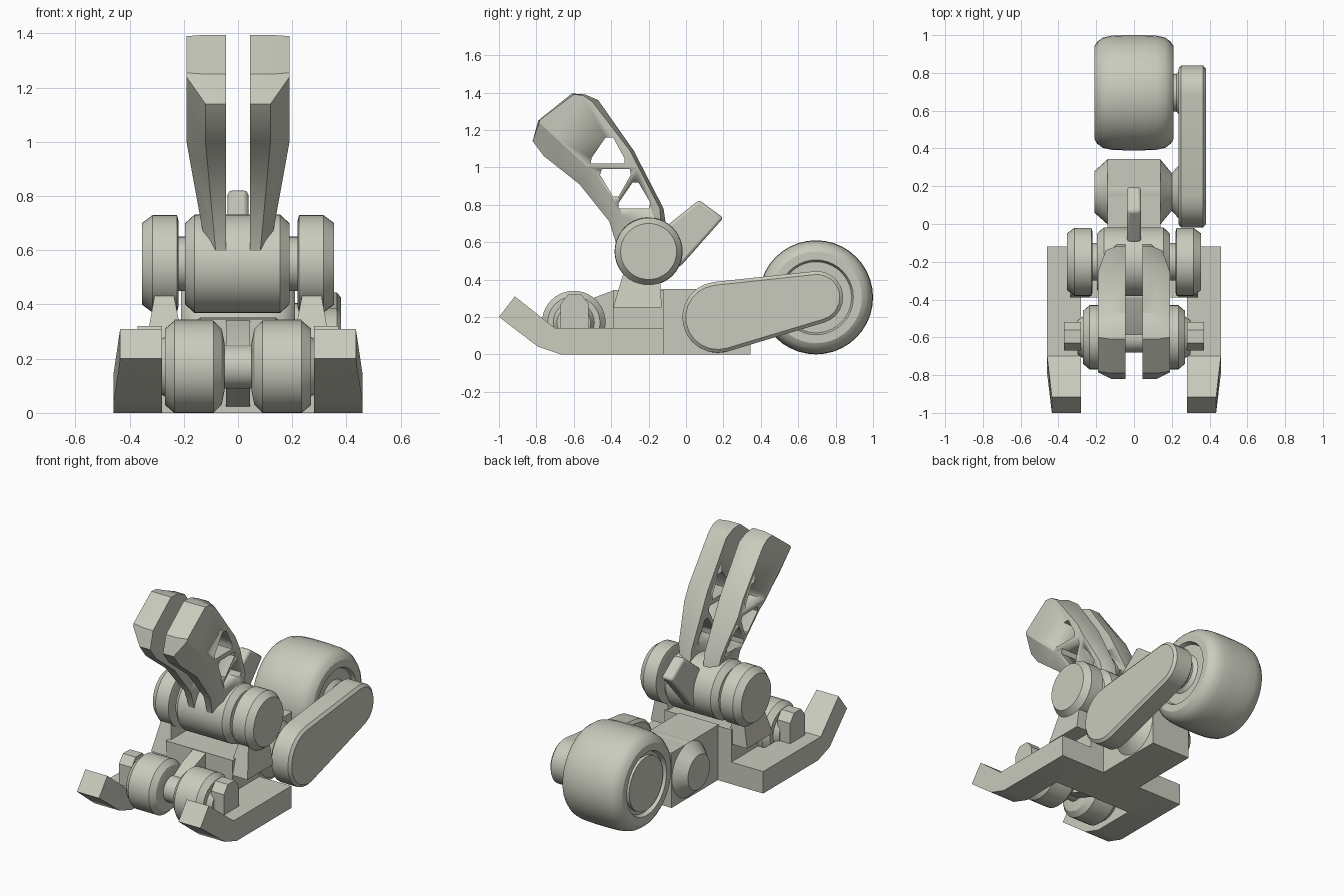
import bpy, bmesh, math

if "Cube" in bpy.data.objects:
    bpy.data.objects.remove(bpy.data.objects["Cube"])

mat = bpy.data.materials.new("pale_grey")
mat.diffuse_color = (0.59, 0.60, 0.51, 1)
mat.use_nodes = True
mat.node_tree.nodes["Principled BSDF"].inputs["Base Color"].default_value = mat.diffuse_color


def finish(name, bm, angle=30):
    bmesh.ops.recalc_face_normals(bm, faces=bm.faces)
    me = bpy.data.meshes.new(name)
    bm.to_mesh(me)
    bm.free()
    ob = bpy.data.objects.new(name, me)
    bpy.context.collection.objects.link(ob)
    me.materials.append(mat)
    bpy.ops.object.select_all(action='DESELECT')
    ob.select_set(True)
    bpy.context.view_layer.objects.active = ob
    bpy.ops.object.shade_smooth_by_angle(angle=math.radians(angle))
    return ob


def loft(layers):
    """Join rings of (x, [(y, z), ...]) into a closed solid."""
    bm = bmesh.new()
    rings = [[bm.verts.new((x, y, z)) for y, z in pts] for x, pts in layers]
    n = len(rings[0])
    for a, b in zip(rings, rings[1:]):
        for i in range(n):
            bm.faces.new((a[i], a[(i + 1) % n], b[(i + 1) % n], b[i]))
    bm.faces.new(rings[0])
    bm.faces.new(rings[-1])
    return bm


def prism(name, pts, x0, x1):
    return finish(name, loft([(x0, pts), (x1, pts)]))


def box(name, x0, x1, y0, y1, z0, z1):
    return prism(name, [(y0, z0), (y1, z0), (y1, z1), (y0, z1)], x0, x1)


def circle(y, z, r, n=40):
    return [(y + r * math.cos(2 * math.pi * i / n), z + r * math.sin(2 * math.pi * i / n)) for i in range(n)]


def lathe(name, y, z, prof, s=1):
    """Turned part along x from (x, radius) pairs."""
    return finish(name, loft([(s * x, circle(y, z, r)) for x, r in prof]))


def stadium(c0, r0, c1, r1, n=12):
    """Outline around two circles of different radius."""
    dy, dz = c1[0] - c0[0], c1[1] - c0[1]
    base = math.atan2(dz, dy)
    a = math.acos((r0 - r1) / math.hypot(dy, dz))
    out = []
    for c, r, t0, t1 in ((c1, r1, base - a, base + a), (c0, r0, base + a, base + 2 * math.pi - a)):
        for i in range(n + 1):
            t = t0 + (t1 - t0) * i / n
            out.append((c[0] + r * math.cos(t), c[1] + r * math.sin(t)))
    return out


# chassis: rear block, cross block and web to the front axle
box("rear_block", -0.14, 0.14, -0.13, 0.345, 0, 0.35)
box("cross_bar", -0.30, 0.30, -0.39, -0.12, 0, 0.14)
box("cross_block", -0.235, 0.235, -0.39, -0.12, 0.13, 0.345)
prism("axle_web", [(-0.62, 0.11), (-0.38, 0.02), (-0.38, 0.345), (-0.5, 0.30), (-0.6, 0.24)], -0.045, 0.045)

# arm plates on both sides
FORK = [(-0.12, 0), (-0.67, 0), (-0.79, 0.04), (-1, 0.2), (-0.915, 0.31), (-0.70, 0.14), (-0.12, 0.14)]
ARM = [  # (edge y, edge z, outer face y, outer face z)
    (-0.37, 0.58, -0.33, 0.60), (-0.41, 0.71, -0.34, 0.74), (-0.57, 0.91, -0.48, 0.96),
    (-0.76, 1.06, -0.70, 1.16), (-0.82, 1.14, -0.785, 1.24), (-0.79, 1.25, -0.78, 1.255),
    (-0.61, 1.395, -0.60, 1.39), (-0.54, 1.39, -0.55, 1.385), (-0.47, 1.36, -0.50, 1.35),
    (-0.28, 1.09, -0.30, 1.09), (-0.12, 0.78, -0.14, 0.78), (-0.10, 0.64, -0.13, 0.64)]
HOLES = [
    [(-0.51, 1.02), (-0.33, 1.02), (-0.33, 1.05), (-0.39, 1.16), (-0.43, 1.16), (-0.505, 1.05)],
    [(-0.45, 0.99), (-0.30, 0.99), (-0.295, 0.96), (-0.36, 0.845), (-0.39, 0.845), (-0.46, 0.96)],
    [(-0.36, 0.78), (-0.20, 0.78), (-0.19, 0.81), (-0.255, 0.92), (-0.285, 0.92), (-0.36, 0.81)]]

for s, side in ((1, "right"), (-1, "left")):
    # front fork, narrowing on its outer side toward the tip
    bm = loft([(s * 0.28, FORK), (s * 0.46, FORK)])
    for v in bm.verts:
        if abs(v.co.x) > 0.4 and v.co.y < -0.85:
            v.co.x = s * 0.435
    finish("fork_" + side, bm)

    # axle bracket standing on the fork
    prism("axle_bracket_" + side,
          [(-0.67, 0.13), (-0.52, 0.13), (-0.52, 0.27), (-0.56, 0.32), (-0.63, 0.32), (-0.67, 0.27)],
          s * 0.28, s * 0.37)

    # front wheel with hub face
    lathe("front_wheel_" + side, -0.6, 0.17,
          [(0.05, 0.09), (0.06, 0.14), (0.09, 0.17), (0.235, 0.17), (0.27, 0.14), (0.27, 0.11), (0.30, 0.09)], s)

    # shoulder ear under each shoulder disc
    EAR = [(-0.39, 0.25), (-0.13, 0.25), (-0.14, 0.45), (-0.33, 0.45)]
    bm = loft([(s * 0.20, EAR), (s * 0.34, EAR)])
    for v in bm.verts:
        if v.co.z > 0.4:
            v.co.x = s * (0.305 if abs(v.co.x) > 0.3 else 0.24)
    finish("shoulder_ear_" + side, bm)

    # shoulder end disc
    lathe("shoulder_disc_" + side, -0.2, 0.55,
          [(0.22, 0.16), (0.225, 0.18), (0.315, 0.18), (0.355, 0.15)], s)

    # upright arm with chamfered outer edge, thinning toward the shoulder
    edge = [(p[0], p[1]) for p in ARM]
    bm = loft([(0.045, edge), (0.12, edge), (0.19, [(p[2], p[3]) for p in ARM])])
    bmesh.ops.bisect_plane(bm, geom=bm.verts[:] + bm.edges[:] + bm.faces[:],
                           plane_co=(0, 0, 1.0), plane_no=(0, 0, 1))
    for v in bm.verts:
        k = 1 - 0.5 * max(0, 1.0 - v.co.z) / 0.4
        v.co.x = s * (0.045 + (v.co.x - 0.045) * k)
    arm = finish("upright_arm_" + side, bm)

    # triangular lightening holes
    for i, h in enumerate(HOLES):
        cut = prism("hole_cutter_%s_%d" % (side, i), h, s * 0.0, s * 0.3)
        cut.hide_render = True
        cut.hide_set(True)
        m = arm.modifiers.new("hole", 'BOOLEAN')
        m.operation, m.object, m.solver = 'DIFFERENCE', cut, 'EXACT'
        bpy.context.view_layer.objects.active = arm
        bpy.ops.object.modifier_apply(modifier=m.name)
        bpy.data.objects.remove(cut)

# front axle and shoulder barrel
lathe("front_axle", -0.6, 0.17, [(-0.29, 0.08), (0.29, 0.08)])
lathe("shoulder_axle", -0.2, 0.55, [(-0.23, 0.10), (0.23, 0.10)])
lathe("shoulder_barrel", -0.2, 0.55,
      [(-0.195, 0.15), (-0.16, 0.182), (0.155, 0.182), (0.19, 0.15)])

# rear hook on the shoulder, with bevelled edges
HOOK = [(-0.12, 0.45), (-0.03, 0.47), (0.2, 0.73), (0.07, 0.825), (-0.10, 0.69)]
hook = prism("rear_hook", HOOK, -0.038, 0.038)
bv = hook.modifiers.new("bevel", 'BEVEL')
bv.width, bv.segments = 0.015, 2

# swing-arm pivot through the rear block
lathe("swing_pivot", 0.17, 0.18,
      [(-0.21, 0.11), (-0.14, 0.172), (0.14, 0.172), (0.20, 0.10), (0.245, 0.15)])

# swing arm with chamfered outline
A, B = (0.17, 0.198), (0.70, 0.305)
big, small = stadium(A, 0.19, B, 0.14), stadium(A, 0.172, B, 0.122)
finish("swing_arm", loft([(0.235, small), (0.25, big), (0.365, big), (0.38, small)]), 20)

# rear wheel with stepped rim on both faces, plus stub axle
R = [(0.185, 0.18), (0.185, 0.19), (0.21, 0.20), (0.21, 0.245), (0.195, 0.27), (0.165, 0.292), (0.12, 0.302), (0.05, 0.305)]
lathe("rear_wheel", 0.695, 0.305, [(-x, r) for x, r in R] + R[::-1])
lathe("rear_hub_cap", 0.695, 0.305, [(-0.205, 0.17), (-0.1, 0.17)])
lathe("rear_axle", 0.695, 0.305, [(0.17, 0.14), (0.205, 0.10), (0.225, 0.10), (0.245, 0.125)])
